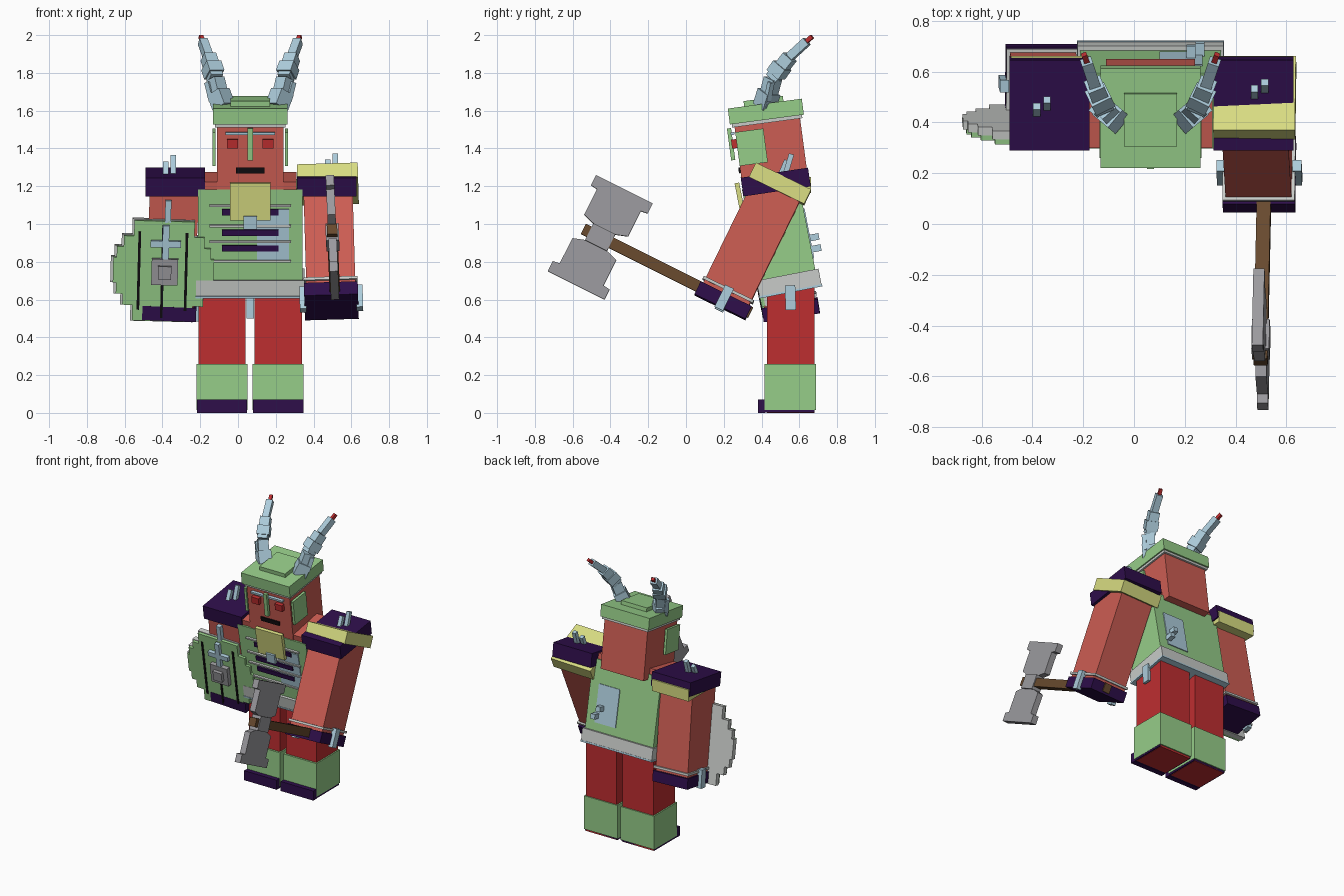
import bpy, bmesh, math
from mathutils import Matrix, Vector

if "Cube" in bpy.data.objects:
    bpy.data.objects.remove(bpy.data.objects["Cube"])


def material(name, rgb):
    m = bpy.data.materials.new(name)
    lin = [((c / 255 + 0.055) / 1.055) ** 2.4 if c > 10 else c / 3295 for c in rgb]
    m.diffuse_color = (*lin, 1)
    m.use_nodes = True
    m.node_tree.nodes["Principled BSDF"].inputs["Base Color"].default_value = m.diffuse_color
    return m


GREEN = material("light_green", (150, 205, 137))
RED = material("deep_red", (190, 46, 48))
CORAL = material("coral", (204, 93, 83))
PURPLE = material("dark_purple", (46, 14, 74))
YELLOW = material("pale_yellow", (216, 220, 130))
BLUE = material("pale_blue", (173, 205, 220))
GRAY = material("steel_gray", (155, 154, 158))
WHITE = material("off_white", (200, 203, 200))
BROWN = material("wood_brown", (104, 74, 46))
BLACK = material("black", (16, 12, 16))
CX = 0.065  # middle of the body


def frame(x, y, z, tilt=0, roll=0):
    return (Matrix.Translation((x, y, z)) @ Matrix.Rotation(math.radians(roll), 4, 'Y')
            @ Matrix.Rotation(math.radians(tilt), 4, 'X'))


WORLD = Matrix.Identity(4)


def finish(name, bm, mat, f):
    bm.transform(f)
    bmesh.ops.recalc_face_normals(bm, faces=bm.faces)
    me = bpy.data.meshes.new(name)
    bm.to_mesh(me)
    bm.free()
    me.materials.append(mat)
    ob = bpy.data.objects.new(name, me)
    bpy.context.collection.objects.link(ob)
    return ob


def box(name, mat, c, s, f=WORLD):
    bm = bmesh.new()
    bmesh.ops.create_cube(bm, size=1, matrix=Matrix.Translation(c) @ Matrix.Diagonal((*s, 1)))
    return finish(name, bm, mat, f)


def slab(name, mat, outline, y0, y1, f):
    """Extrude an outline in the xz plane from y0 to y1."""
    bm = bmesh.new()
    face = bm.faces.new([bm.verts.new((x, y0, z)) for x, z in outline])
    ext = bmesh.ops.extrude_face_region(bm, geom=[face])
    verts = [v for v in ext["geom"] if isinstance(v, bmesh.types.BMVert)]
    bmesh.ops.translate(bm, vec=(0, y1 - y0, 0), verts=verts)
    return finish(name, bm, mat, f)


def beam(name, mat, a, b, w):
    a, b = Vector(a), Vector(b)
    d = b - a
    f = Matrix.Translation((a + b) / 2) @ d.to_track_quat('Z', 'Y').to_matrix().to_4x4()
    return box(name, mat, (0, 0, 0), (w, w, d.length), f)


# Legs and boots
for side, x in (("left", -0.085), ("right", 0.213)):
    box(side + "_leg", RED, (x, 0.555, 0.335), (0.25, 0.25, 0.67))
    box(side + "_boot", GREEN, (x, 0.552, 0.137), (0.27, 0.272, 0.245))
    box(side + "_sole", PURPLE, (x, 0.54, 0.009), (0.266, 0.28, 0.014))
    box(side + "_toe_cap", PURPLE, (x, 0.4, 0.035), (0.266, 0.036, 0.07))

# Torso, leaning forward
T = frame(CX, 0.545, 0.69, 11)
box("torso_core", CORAL, (0, 0, 0.28), (0.49, 0.28, 0.58), T)
box("torso_armour", GREEN, (0, 0, 0.25), (0.555, 0.30, 0.56), T)
box("belt", WHITE, (0, 0, 0), (0.575, 0.335, 0.085), T)
box("belt_trim", BLUE, (0, 0, -0.047), (0.58, 0.34, 0.012), T)
for z in (0.41, 0.30, 0.215):
    box("chest_stripe", PURPLE, (0, -0.157, z), (0.30, 0.012, 0.032), T)
    box("chest_rib", WHITE, (0, -0.157, z + 0.035), (0.43, 0.014, 0.012), T)
box("chest_rib", WHITE, (0, -0.157, 0.145), (0.43, 0.014, 0.012), T)
box("chest_panel", BLUE, (0.12, -0.152, 0.285), (0.17, 0.008, 0.28), T)
box("bib", YELLOW, (0, -0.17, 0.47), (0.215, 0.025, 0.20), T)
box("bib_clasp", BLUE, (0, -0.185, 0.36), (0.07, 0.02, 0.07), T)
box("back_panel", BLUE, (0.12, 0.152, 0.235), (0.17, 0.008, 0.27), T)
for x, z in ((0.16, 0.21), (0.195, 0.15)):
    box("back_knob", BLUE, (x, 0.175, z), (0.035, 0.055, 0.035), T)
for x in (-0.29, 0.29):
    box("belt_tab", BLUE, (x, 0.005, -0.08), (0.02, 0.055, 0.13), frame(CX, 0.545, 0.69, 2))
box("belt_tab", BLUE, (CX, 0.54, 0.565), (0.038, 0.05, 0.13))

# Head and face
H = frame(CX, 0.452, 1.375, 7.6)
box("head", CORAL, (0, 0, -0.01), (0.35, 0.35, 0.36), H)
box("hat_trim", WHITE, (0, 0, 0.172), (0.375, 0.375, 0.02), H)
box("hat", GREEN, (0, 0, 0.222), (0.393, 0.395, 0.085), H)
box("hat_top", GREEN, (0, -0.005, 0.275), (0.21, 0.21, 0.035), H)
for s in (-1, 1):
    box("eye", RED, (s * 0.095, -0.185, 0.075), (0.058, 0.035, 0.048), H)
    box("ear_plate", GREEN, (s * 0.192, -0.1, 0.045), (0.018, 0.15, 0.18), H)
box("nose_guard", GREEN, (0, -0.205, 0.075), (0.028, 0.022, 0.17), H)
box("brow_bar", BLUE, (0, -0.19, 0.13), (0.26, 0.02, 0.014), H)
box("mouth", BLACK, (0, -0.178, -0.068), (0.15, 0.012, 0.03), H)

# Horns
PATH = ((0.15, 0.42, 1.62), (0.185, 0.46, 1.77), (0.222, 0.55, 1.885),
        (0.252, 0.64, 1.967), (0.262, 0.668, 1.993))
for s in (-1, 1):
    pts = [(CX + s * x, y, z) for x, y, z in PATH]
    for i, w in enumerate((0.07, 0.068, 0.045, 0.022)):
        beam("horn_tip" if i == 3 else "horn", RED if i == 3 else BLUE, pts[i], pts[i + 1], w)
    beam("horn_base", BLUE, (CX + s * 0.14, 0.415, 1.62), (CX + s * 0.17, 0.44, 1.7), 0.09)
    beam("horn_spur", BLUE, (CX + s * 0.2, 0.43, 1.65), (CX + s * 0.225, 0.45, 1.75), 0.028)
    beam("horn_collar", BLUE, (CX + s * 0.19, 0.475, 1.79), (CX + s * 0.207, 0.51, 1.84), 0.085)

# Arms with cuffs, and shoulder pads
ARMS = (("left", frame(-0.365, 0.56, 0.51, 9, 2.5)), ("right", frame(0.495, 0.18, 0.56, -26, -1.7)))
for side, f in ARMS:
    box(side + "_arm", CORAL, (0, 0, 0.38), (0.26, 0.27, 0.68), f)
    box(side + "_cuff", PURPLE, (0, 0, 0.037), (0.285, 0.30, 0.075), f)
    box(side + "_cuff_ring", WHITE, (0, 0, 0.1), (0.285, 0.295, 0.016), f)
    for s in (-1, 1):
        box(side + "_cuff_tab", BLUE, (s * 0.15, 0, 0.05), (0.035, 0.05, 0.13), f)
box("right_shoulder_band", YELLOW, (0, 0, 0.725), (0.322, 0.325, 0.085), ARMS[1][1])
box("left_shoulder_band", YELLOW, (-0.335, 0.5, 1.207), (0.30, 0.325, 0.085))
for side, x, sx, sy in (("left", -0.333, -0.03, -0.02), ("right", 0.47, 0.025, 0.05)):
    f = frame(x, 0.475, 1.222, 8.5)
    box(side + "_shoulder_pad", PURPLE, (0, 0, 0), (0.315, 0.36, 0.1), f)
    for dx, dy, h in ((-0.02, -0.015, 0.05), (0.02, 0.01, 0.08)):
        p = f @ Vector((sx + dx, sy + dy, 0.04))
        beam("shoulder_spike", BLUE, p, p + Vector((0, 0.03, h + 0.02)), 0.028)

# Shield with a stepped rim
S = frame(-0.4, 0.365, 0.75, 11, 1.5)
QUAD = [(0.275, 0.07), (0.257, 0.07), (0.257, 0.13), (0.22, 0.13),
        (0.22, 0.19), (0.165, 0.19), (0.165, 0.275)]
HALF = QUAD + [(-x, z) for x, z in reversed(QUAD)]
RIM = HALF + [(-x, -z) for x, z in HALF]
slab("shield_back", WHITE, RIM, 0.02, 0.055, S)
slab("shield_front", GREEN, [(x * 0.97 + 0.005, z * 0.98) for x, z in RIM], 0.0, 0.02, S)
for x in (-0.125, 0.0, 0.125):
    box("shield_stripe", BLACK, (x, -0.002, 0), (0.014, 0.008, 0.42 if x else 0.5), S)
box("shield_boss", GRAY, (0.012, -0.015, 0), (0.14, 0.03, 0.14), S)
box("shield_boss_stud", GRAY, (0.012, -0.04, 0), (0.07, 0.025, 0.07), S)
box("shield_cross_upright", BLUE, (0.014, -0.015, 0.16), (0.035, 0.025, 0.18), S)
box("shield_cross_bar", BLUE, (0.014, -0.015, 0.15), (0.16, 0.025, 0.035), S)
box("shield_spike", BLUE, (0.022, 0.015, 0.32), (0.032, 0.03, 0.12), S)

# Hammer
W = frame(0.5, -0.454, 0.929, -26.6, -2.5)
box("hammer_handle", BROWN, (0, 0.395, 0), (0.055, 0.99, 0.06), W)
box("hammer_collar", GRAY, (0, 0, 0), (0.07, 0.13, 0.1), W)
PROFILE = [(0.07, 0.05), (0.13, 0.07), (0.13, 0.22), (0.168, 0.225), (0.168, 0.285)]
for s in (-1, 1):
    outline = [(y, s * z) for y, z in PROFILE] + [(-y, s * z) for y, z in reversed(PROFILE)]
    # local slab axes turned so the profile lies along the handle
    slab("hammer_head", GRAY, outline, -0.022, 0.022, W @ Matrix.Rotation(math.pi / 2, 4, 'Z'))
